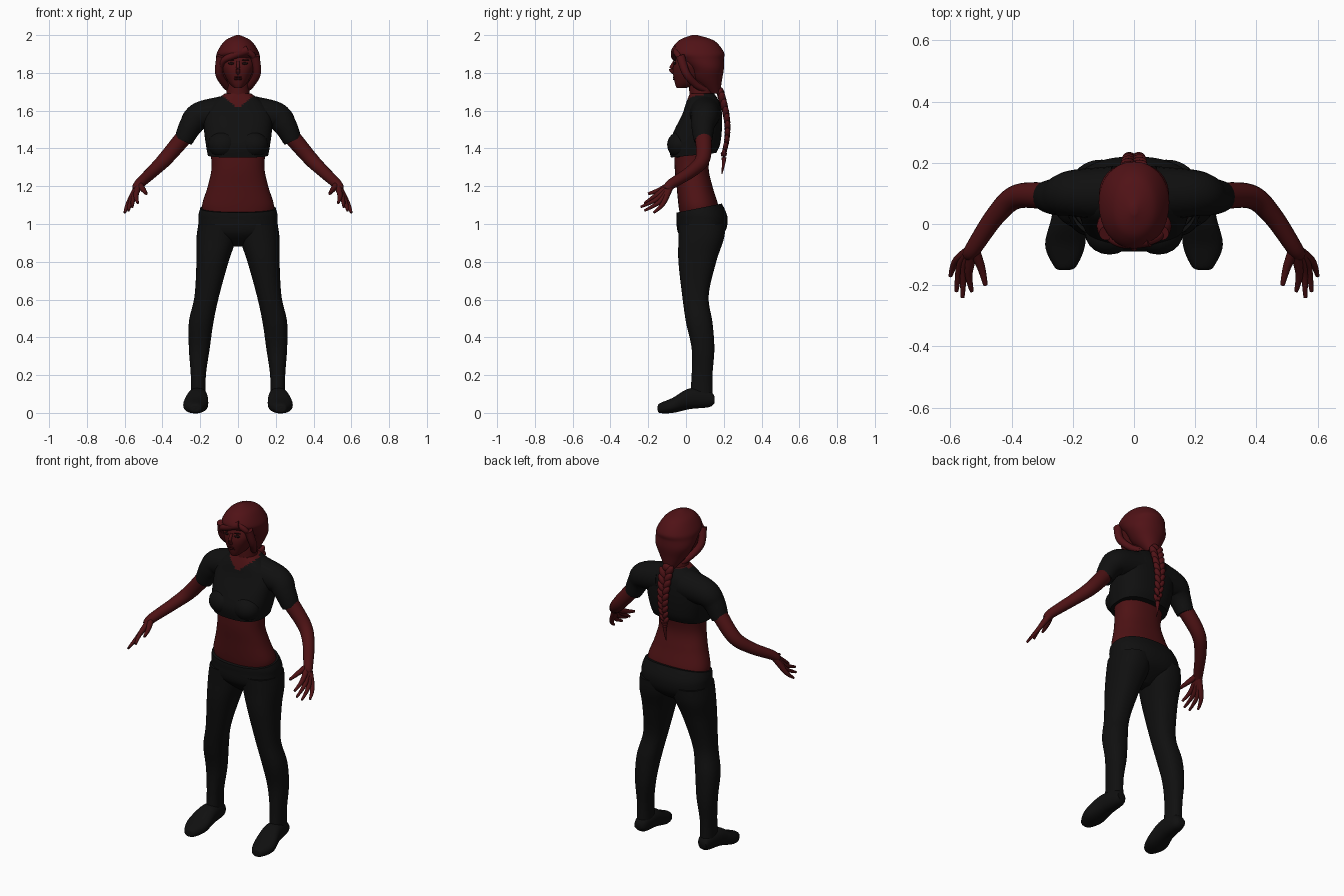
import bpy, bmesh, math
from mathutils import Vector, Matrix, Euler

if "Cube" in bpy.data.objects:
    bpy.data.objects.remove(bpy.data.objects["Cube"])


def material(name, red, green, blue):
    mat = bpy.data.materials.new(name)
    mat.use_nodes = True
    colour = (red, green, blue, 1)
    mat.diffuse_color = colour
    mat.node_tree.nodes["Principled BSDF"].inputs["Base Color"].default_value = colour
    return mat


SKIN = material("dark red skin", .075, .006, .007)
HAIR = material("dark red hair", .08, .006, .008)
CLOTH = material("black cloth", .005, .005, .005)
LIPS = material("deep red lips", .04, .003, .004)
EYES = material("dark eyes", .01, .003, .003)


def finish(name, bm, *materials):
    bmesh.ops.recalc_face_normals(bm, faces=bm.faces)
    mesh = bpy.data.meshes.new(name)
    bm.to_mesh(mesh)
    bm.free()
    for mat in materials:
        mesh.materials.append(mat)
    ob = bpy.data.objects.new(name, mesh)
    bpy.context.collection.objects.link(ob)
    bpy.ops.object.select_all(action='DESELECT')
    ob.select_set(True)
    bpy.context.view_layer.objects.active = ob
    bpy.ops.object.shade_smooth_by_angle(angle=math.radians(50))


def spline(rows, steps=8):
    """Smoothly resample rows of numbers."""
    rows = [Vector(row) for row in rows]
    padded = [rows[0], *rows, rows[-1]]
    result = []
    for a, b, c, d in zip(padded, padded[1:], padded[2:], padded[3:]):
        for step in range(steps):
            t = step / steps
            slope_in, slope_out = (c - a) / 2, (d - b) / 2
            bend = (c - b) * 3 - slope_in * 2 - slope_out
            twist = (b - c) * 2 + slope_in + slope_out
            result.append(b + slope_in * t + bend * t * t + twist * t * t * t)
    return result + [rows[-1]]


def bridge(rings):
    """Join rings of points into a capped surface."""
    bm = bmesh.new()
    loops = [[bm.verts.new(point) for point in ring] for ring in rings]
    for low, high in zip(loops, loops[1:]):
        for i in range(len(low)):
            bm.faces.new((low[i - 1], low[i], high[i], high[i - 1]))
    bm.faces.new(loops[0])
    bm.faces.new(loops[-1])
    return bm


def circle(sides):
    return [(math.cos(math.tau * i / sides), math.sin(math.tau * i / sides)) for i in range(sides)]


def loft(rows, power=2.3, side=1, along_y=False, sides=48):
    """Each row: u from, u to, v from, v to, position and optional tilt."""
    def squared(value):
        return math.copysign(abs(value) ** (2 / power), value)

    rings = []
    for u_min, u_max, v_min, v_max, place, tilt in spline([(*row, 0)[:6] for row in rows]):
        ring = []
        for c, s in circle(sides):
            u = side * ((u_min + u_max) + squared(c) * (u_max - u_min)) / 2
            v = ((v_min + v_max) + squared(s) * (v_max - v_min)) / 2
            ring.append((u, place, v) if along_y else (u, v, place + tilt * v))
        rings.append(ring)
    return bridge(rings)


def centred(rows, **options):
    """Each row: height, half width, front, back and optional tilt."""
    return loft([(-half, half, front, back, z, *tilt)
                 for z, half, front, back, *tilt in rows], **options)


def tube(name, mat, start_radius, end_radius, points, side=1):
    """Tapering round limb through the points."""
    path = spline([(side * x, y, z) for x, y, z in points])
    last = len(path) - 1
    rings = []
    for i, point in enumerate(path):
        turn = (path[min(i + 1, last)] - path[max(i - 1, 0)]).to_track_quat('Z', 'Y')
        radius = start_radius + (end_radius - start_radius) * i / last
        rings.append([point + turn @ Vector((c, s, 0)) * radius for c, s in circle(20)])
    finish(name, bridge(rings), mat)


def ball(name, mat, place, size, turn=(0, 0, 0)):
    bm = bmesh.new()
    shape = Matrix.LocRotScale(Vector(place), Euler(turn), Vector(size))
    bmesh.ops.create_uvsphere(bm, u_segments=20, v_segments=12, radius=1, matrix=shape)
    finish(name, bm, mat)


# Bare midriff and neck
finish("midriff", centred([
    (1.04, .18, -.03, .17), (1.1, .19, -.04, .17), (1.2, .16, -.05, .14),
    (1.3, .14, -.06, .12), (1.42, .15, -.06, .14)]), SKIN)
tube("neck", SKIN, .07, .055, [(0, .085, 1.58), (0, .08, 1.68), (0, .07, 1.78)])

# Cropped top; faces inside the V of the neckline show skin
top = centred([
    (1.36, .16, -.08, .16, .1), (1.42, .17, -.09, .18), (1.5, .18, -.06, .19),
    (1.58, .18, -.02, .19), (1.64, .14, 0, .18), (1.69, .07, .02, .15)], power=2.6, sides=96)
for face in top.faces:
    spot = face.calc_center_median()
    face.material_index = int(spot.y < .09 and spot.z > 1.61 + .85 * abs(spot.x))
finish("cropped_top", top, CLOTH, SKIN)

# Hips of the leggings, dipping at the front of the waistband
finish("leggings_hips", centred([
    (.88, .04, .03, .11), (.95, .19, -.04, .2), (1.03, .21, -.05, .22),
    (1.07, .2, -.05, .19, .2)]), CLOTH)

for side, label in ((1, "left"), (-1, "right")):
    # Bust, sleeve and arm
    ball(label + "_bust", CLOTH, (side * .08, -.03, 1.42), (.08, .07, .07))
    tube(label + "_sleeve", CLOTH, .09, .048, [
        (.07, .1, 1.59), (.2, .1, 1.57), (.25, .09, 1.52), (.29, .09, 1.44)], side)
    wrist = Vector((.525, -.08, 1.21))
    tube(label + "_arm", SKIN, .046, .02, [
        (.27, .09, 1.48), (.38, .09, 1.35), (.45, .03, 1.28), wrist, (.54, -.1, 1.18)], side)

    # Fingers fan out from the wrist through the palm
    first_knuckle, last_knuckle = Vector((.54, -.16, 1.15)), Vector((.58, -.12, 1.11))
    tips = {"index": (.53, -.22, 1.11), "middle": (.56, -.24, 1.09),
            "ring": (.58, -.22, 1.07), "little": (.6, -.17, 1.06)}
    for i, (finger, tip) in enumerate(tips.items()):
        knuckle = first_knuckle.lerp(last_knuckle, i / 3)
        tube(f"{label}_{finger}_finger", SKIN, .02, .006, [wrist, knuckle, tip], side)
    tube(label + "_thumb", SKIN, .02, .007, [wrist, (.5, -.14, 1.18), (.485, -.2, 1.16)], side)

    # Leg and shoe
    finish(label + "_legging", loft([
        (.17, .25, .02, .14, .08), (.17, .25, .03, .14, .2), (.15, .26, .03, .15, .34),
        (.13, .26, 0, .14, .48), (.1, .23, -.02, .12, .62), (.05, .22, -.04, .16, .8),
        (.01, .22, -.04, .2, .92), (0, .21, -.04, .21, 1)], side=side), CLOTH)
    finish(label + "_shoe", loft([
        (.19, .24, .05, .09, .15), (.17, .25, .03, .12, .12), (.16, .27, .02, .13, .02),
        (.16, .29, 0, .08, -.07), (.19, .26, 0, .05, -.14), (.22, .24, .02, .03, -.15)],
        side=side, along_y=True), CLOTH)

    # Eye, brow and the hair framing the cheek
    ball(label + "_eye", EYES, (side * .036, -.06, 1.85), (.017, .006, .007), (0, 0, side * .3))
    ball(label + "_eyebrow", EYES, (side * .04, -.06, 1.868), (.02, .006, .003), (0, 0, side * .3))
    tube(label + "_side_lock", HAIR, .024, .016, [
        (.09, -.03, 1.89), (.1, 0, 1.8), (.07, .05, 1.74), (.04, .1, 1.71)], side)

# Head, nose and lips
finish("face", centred([
    (1.72, .02, -.05, 0), (1.75, .05, -.06, .08), (1.81, .08, -.07, .12),
    (1.86, .09, -.06, .13), (1.94, .06, -.03, .11)]), SKIN)
tube("nose", SKIN, .008, .012, [(0, -.06, 1.86), (0, -.08, 1.82), (0, -.06, 1.8)])
for label, height in (("upper", 1.778), ("lower", 1.767)):
    ball(label + "_lip", LIPS, (0, -.06, height), (.022, .01, .006))

# Hair cap gathered at the nape, with swept fringe
finish("hair_cap", centred([
    (1.69, .03, .12, .18), (1.76, .08, .04, .19), (1.82, .11, .01, .2), (1.87, .115, -.04, .2),
    (1.91, .11, -.08, .2), (1.97, .07, -.04, .15), (2, .01, .03, .06)], power=2.1), HAIR)
tube("long_fringe", HAIR, .025, .01, [
    (.05, -.05, 1.92), (-.03, -.06, 1.89), (-.08, -.04, 1.86), (-.1, .01, 1.79)])
tube("short_fringe", HAIR, .02, .01, [(.03, -.055, 1.92), (.08, -.04, 1.89), (.1, 0, 1.82)])

# Braid of overlapping slanted strands, shrinking towards a loose tuft
ball("braid_tie", HAIR, (0, .18, 1.7), (.03, .02, .025))
STRANDS = 18
for i in range(STRANDS):
    along = i / (STRANDS - 1)
    side = 1 if i % 2 else -1
    girth = .02 * (1 - .4 * along)
    bulge = .035 * math.sin(math.pi * along * .85)
    ball(f"braid_strand_{i + 1}", HAIR, (side * girth, .185 + bulge, 1.685 - .31 * along),
         (girth, girth, girth * 1.9), (0, side * .55, 0))
tube("braid_tuft", HAIR, .018, .002, [(0, .2, 1.38), (0, .2, 1.33), (0, .19, 1.265)])
